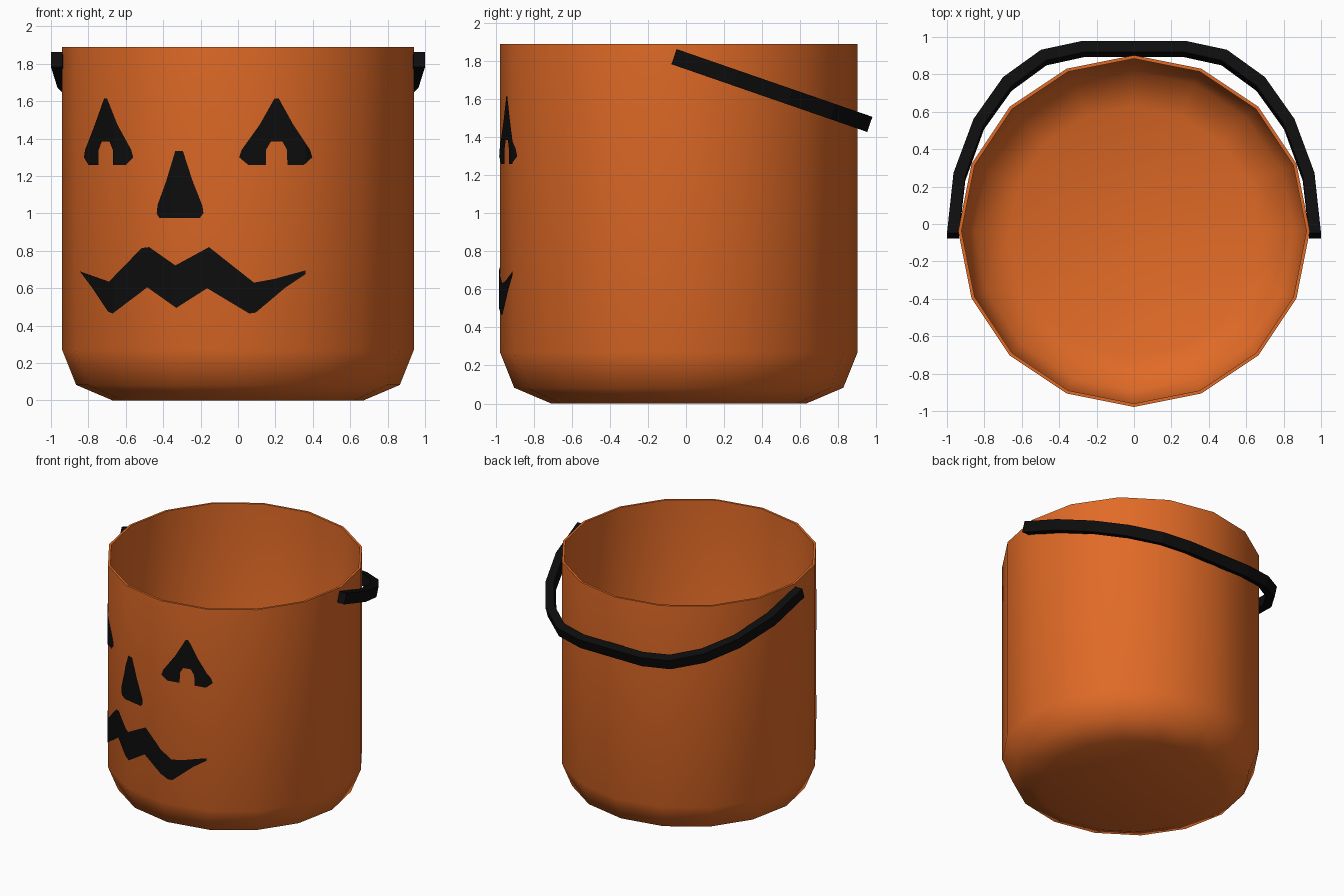
import bpy, bmesh, math
from mathutils import Vector

if "Cube" in bpy.data.objects:
    bpy.data.objects.remove(bpy.data.objects["Cube"])

R, CY, SIDES = 0.94, -0.038, 16
STEP = 2 * math.pi / SIDES


def material(name, rgb):
    m = bpy.data.materials.new(name)
    m.diffuse_color = (*rgb, 1)
    m.use_nodes = True
    m.node_tree.nodes["Principled BSDF"].inputs["Base Color"].default_value = m.diffuse_color
    return m


ORANGE = material("orange plastic", (0.75, 0.145, 0.02))
BLACK = material("black", (0.004, 0.004, 0.004))


def make_object(name, bm, mat):
    me = bpy.data.meshes.new(name)
    bm.to_mesh(me)
    bm.free()
    me.materials.append(mat)
    ob = bpy.data.objects.new(name, me)
    bpy.context.collection.objects.link(ob)
    return ob


def bridge(bm, a, b):
    n = len(a)
    for i in range(n):
        j = (i + 1) % n
        bm.faces.new((a[i], a[j], b[j], b[i]))


# Bucket: 16-sided thin-walled shell, outside up and inside down
profile = [(0.67, 0), (0.865, 0.083), (R, 0.27), (R, 1.89),
           (R - 0.018, 1.89), (R - 0.018, 0.273), (0.852, 0.097), (0.665, 0.018)]
bm = bmesh.new()
rings = [[bm.verts.new((r * math.sin(i * STEP), CY + r * math.cos(i * STEP), z))
          for i in range(SIDES)] for r, z in profile]
for a, b in zip(rings, rings[1:]):
    bridge(bm, a, b)
bm.faces.new(rings[0])
bm.faces.new(rings[-1])
bmesh.ops.recalc_face_normals(bm, faces=bm.faces)
bucket = make_object("bucket", bm, ORANGE)
bpy.context.view_layer.objects.active = bucket
bucket.select_set(True)
bpy.ops.object.shade_smooth_by_angle(angle=math.radians(60))
bucket.select_set(False)

# Painted face: outlines in front view, wrapped just outside the flat sides
RP = R + 0.005


def front_y(x):
    k = math.floor(math.asin(x / RP) / STEP)
    x0, x1 = RP * math.sin(k * STEP), RP * math.sin((k + 1) * STEP)
    y0, y1 = RP * math.cos(k * STEP), RP * math.cos((k + 1) * STEP)
    return CY - (y0 + (y1 - y0) * (x - x0) / (x1 - x0))


def painted_plate(name, outline):
    bm = bmesh.new()
    bm.faces.new([bm.verts.new((x, 0, z)) for x, z in outline])
    bm.normal_update()
    if bm.faces[:][0].normal.y > 0:
        bmesh.ops.reverse_faces(bm, faces=bm.faces[:])
    bmesh.ops.triangulate(bm, faces=bm.faces[:])
    for k in range(-3, 4):
        bmesh.ops.bisect_plane(bm, geom=bm.verts[:] + bm.edges[:] + bm.faces[:],
                               plane_co=(RP * math.sin(k * STEP), 0, 0), plane_no=(1, 0, 0))
    for v in bm.verts:
        v.co.y = front_y(v.co.x)
    make_object(name, bm, BLACK)


# Eyes: half outline as (degrees from eye centre, height), mirrored
half_eye = [(0.7, 1.615), (5.6, 1.475), (11.5, 1.34), (12.3, 1.30), (9.4, 1.26),
            (3.6, 1.26), (3.5, 1.34), (1.9, 1.385)]
eye = half_eye + [(-a, z) for a, z in reversed(half_eye)]
for name, centre in (("left_eye", -48.9), ("right_eye", 12.7)):
    painted_plate(name, [(R * math.sin(math.radians(centre + a)), z) for a, z in eye])

painted_plate("nose", [(-.335, 1.335), (-.295, 1.335), (-.245, 1.18), (-.19, 1.04),
                       (-.185, 1.0), (-.205, .975), (-.42, .975), (-.435, 1.0),
                       (-.43, 1.045), (-.385, 1.17)])

painted_plate("mouth", [(-.845, .69), (-.69, .635), (-.515, .815), (-.475, .82),
                        (-.335, .722), (-.155, .82), (.085, .63), (.195, .65),
                        (.36, .695), (.36, .675), (.255, .605), (.095, .47), (.06, .465),
                        (-.165, .60), (-.33, .495), (-.485, .605), (-.67, .465),
                        (-.695, .475), (-.785, .61)])

# Handle: rectangular band on a tilted plane, half outline mirrored in x
outer = [(1.0, -.063), (.965, .26), (.858, .548), (.70, .772), (.497, .918), (.273, .966)]
inner = [(.937, -.063), (.902, .245), (.802, .52), (.655, .725), (.468, .862), (.262, .907)]
SLOPE = -0.346
up = Vector((0, -SLOPE, 1)).normalized() * 0.042


def tilted(x, y):
    return Vector((x, y, 1.823 + SLOPE * (y + 0.063)))


pairs = list(zip(outer, inner))
pairs += [((-o[0], o[1]), (-i[0], i[1])) for o, i in reversed(pairs)]
bm = bmesh.new()
sections = [[bm.verts.new(p) for p in (tilted(*o) + up, tilted(*i) + up,
                                       tilted(*i) - up, tilted(*o) - up)]
            for o, i in pairs]
for a, b in zip(sections, sections[1:]):
    bridge(bm, a, b)
bm.faces.new(sections[0])
bm.faces.new(sections[-1])
bmesh.ops.recalc_face_normals(bm, faces=bm.faces)
make_object("handle", bm, BLACK)
